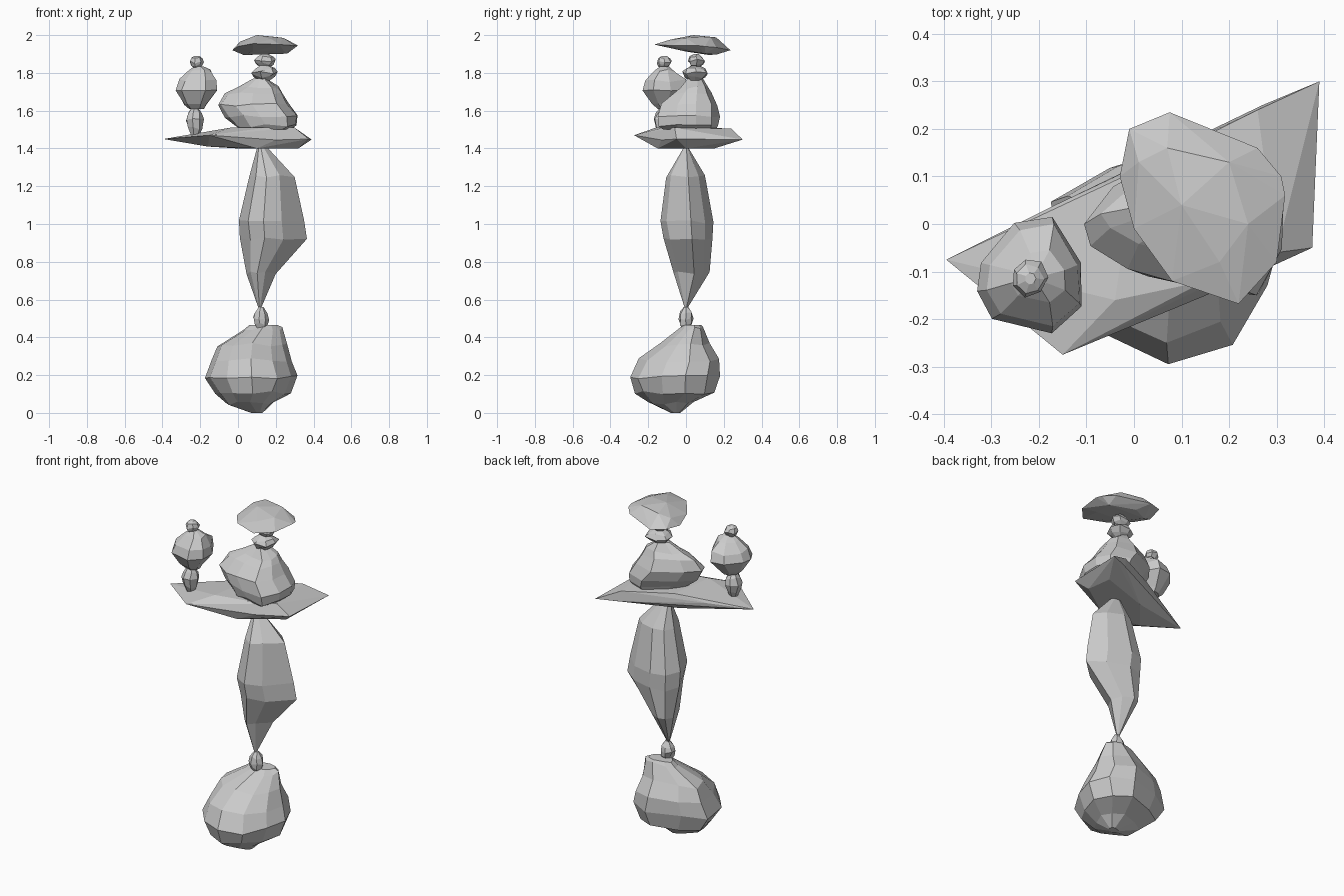
import bpy, bmesh, random
from math import cos, sin, tau

random.seed(4)


def finish(name, bm):
    bmesh.ops.recalc_face_normals(bm, faces=bm.faces)
    mesh = bpy.data.meshes.new(name)
    bm.to_mesh(mesh)
    bm.free()
    ob = bpy.data.objects.new(name, mesh)
    bpy.context.collection.objects.link(ob)
    return ob


def fit(vals, lo, hi):
    a, b = min(vals), max(vals)
    return [lo + (v - a) / (b - a) * (hi - lo) for v in vals]


def rock(name, outline, rings, rough=0.04, wave=0.008):
    """Loft a footprint through rings (z, xmin, xmax, ymin, ymax)."""
    bm = bmesh.new()
    us = fit([p[0] for p in outline], -1, 1)
    vs = fit([p[1] for p in outline], -1, 1)
    n = len(outline)
    loops = []
    for i, (z, x0, x1, y0, y1) in enumerate(rings):
        k = [1 + random.uniform(-rough, rough) for _ in range(n)]
        xs = fit([u * f for u, f in zip(us, k)], x0, x1)
        ys = fit([v * f for v, f in zip(vs, k)], y0, y1)
        dz = wave if 0 < i < len(rings) - 1 else 0
        loops.append([bm.verts.new((x, y, z + random.uniform(-dz, dz)))
                      for x, y in zip(xs, ys)])
    for a, b in zip(loops, loops[1:]):
        for i in range(n):
            j = (i + 1) % n
            bm.faces.new((a[i], a[j], b[j], b[i]))
    bm.faces.new(loops[0])
    bm.faces.new(loops[-1])
    return finish(name, bm)


def hull(name, points):
    """Faceted stone wrapped around its corner points."""
    bm = bmesh.new()
    for p in points:
        bm.verts.new(p)
    res = bmesh.ops.convex_hull(bm, input=bm.verts)
    bmesh.ops.delete(bm, geom=[v for v in res["geom_interior"]
                               if isinstance(v, bmesh.types.BMVert)], context='VERTS')
    return finish(name, bm)


def pebble(name, x0, x1, y0, y1, z0, z1, belly=0.5):
    """Small seven-sided stone filling a box, widest at the belly height."""
    outline = [(cos(tau * i / 7), sin(tau * i / 7)) for i in range(7)]
    cx, cy, hx, hy = (x0 + x1) / 2, (y0 + y1) / 2, (x1 - x0) / 2, (y1 - y0) / 2
    rings = []
    for t, s in ((0, .4), (belly * .5, .8), (belly, 1), ((1 + belly) / 2, .78), (1, .3)):
        rings.append((z0 + t * (z1 - z0), cx - s * hx, cx + s * hx, cy - s * hy, cy + s * hy))
    return rock(name, outline, rings, 0.12)


# Boulder at the bottom
rock("base_boulder",
     [(-.175, .05), (-.145, -.12), (-.06, -.235), (.07, -.295), (.2, -.25), (.28, -.13),
      (.315, .0), (.265, .12), (.14, .18), (-.05, .12)],
     [(0, .07, .13, -.08, -.03), (.05, -.06, .19, -.2, .04), (.105, -.12, .28, -.27, .15),
      (.19, -.175, .315, -.295, .18), (.28, -.14, .285, -.25, .175),
      (.36, -.11, .26, -.135, .125), (.445, .03, .235, -.03, .09), (.465, .06, .21, -.01, .08)],
     0.03, 0.01)
pebble("base_pebble", .08, .165, -.04, .04, .44, .56)

# Tall upright stone
rock("tall_stone",
     [(.005, .045), (.06, -.085), (.14, -.135), (.24, -.1), (.365, .025),
      (.28, .1), (.14, .145), (.05, .12)],
     [(.55, .11, .12, -.005, .005), (.74, .045, .2, -.065, .125), (.92, .01, .365, -.12, .14),
      (1.01, .005, .35, -.135, .145), (1.25, .06, .3, -.105, .1),
      (1.4, .1, .16, -.015, .015)], 0.03, 0.01)

# Flat balancing slab
hull("flat_slab",
     [(-.395, -.075, 1.45), (-.15, -.275, 1.47), (.375, -.05, 1.45), (.39, .3, 1.447),
      (.2, -.13, 1.445), (.27, .25, 1.445), (-.17, .038, 1.47),
      (-.04, -.16, 1.51), (.15, -.12, 1.51), (.3, -.06, 1.51), (.26, .24, 1.505), (0, .11, 1.51),
      (-.16, -.14, 1.41), (.1, -.15, 1.4), (.32, .0, 1.4), (.3, .15, 1.4), (0, .05, 1.4)])

# Main stack on the slab
rock("middle_boulder",
     [(-.105, 0), (-.08, -.05), (0, -.11), (.1, -.13), (.25, -.15), (.31, -.05),
      (.315, .06), (.28, .15), (.15, .19), (-.03, .09)],
     [(1.5, .02, .28, -.12, .16), (1.52, -.01, .31, -.145, .17), (1.57, -.07, .315, -.15, .18),
      (1.63, -.105, .27, -.13, .165), (1.69, -.07, .235, -.07, .135),
      (1.725, 0, .215, -.03, .115), (1.77, .08, .15, .01, .09)], 0.03)
pebble("stack_pebble_lower", .07, .21, -.02, .115, 1.76, 1.84)
pebble("stack_pebble_upper", .085, .2, .01, .1, 1.83, 1.9)

# Tilted cap stone
hull("cap_stone",
     [(-.03, .1, 1.92), (-.01, .2, 1.93), (.075, .235, 1.92), (.15, .185, 1.915),
      (.26, .16, 1.935), (.318, .06, 1.945), (.31, .1, 1.94), (.3, -.08, 1.945),
      (.22, -.168, 1.95), (.08, -.12, 1.955), (0, -.01, 1.94),
      (.01, .13, 1.965), (.07, .16, 1.988), (.1, .04, 2.0), (.2, .13, 1.99), (.24, .0, 1.985),
      (.18, -.08, 1.977),
      (.03, .12, 1.895), (.12, .16, 1.897), (.26, .1, 1.902), (.24, -.02, 1.918),
      (.08, 0, 1.913)])

# Small side stack
pebble("side_pebble_lower", -.275, -.18, -.17, -.07, 1.465, 1.62, 0.55)
rock("side_boulder",
     [(-.33, -.14), (-.325, -.08), (-.25, 0), (-.17, .015), (-.11, -.08),
      (-.11, -.17), (-.17, -.23), (-.3, -.2)],
     [(1.61, -.26, -.18, -.15, -.07), (1.635, -.285, -.165, -.18, -.05),
      (1.71, -.33, -.11, -.23, .015), (1.76, -.31, -.115, -.215, 0),
      (1.81, -.26, -.145, -.165, -.055), (1.835, -.23, -.185, -.135, -.09)])
pebble("side_pebble_top", -.255, -.18, -.155, -.075, 1.825, 1.89)
